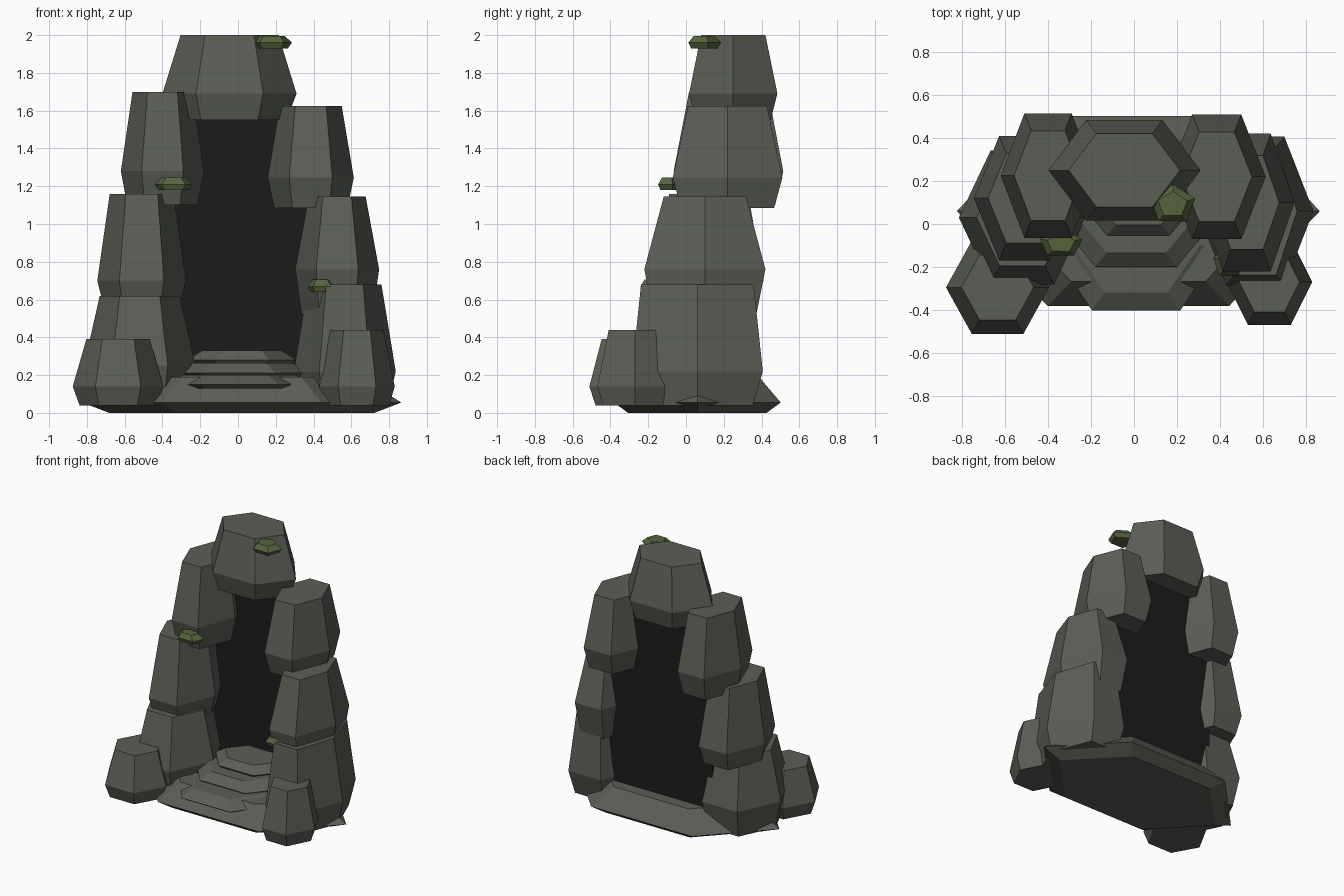
import bpy, math

if "Cube" in bpy.data.objects:
    bpy.data.objects.remove(bpy.data.objects["Cube"])


def material(name, rgb):
    m = bpy.data.materials.new(name)
    m.diffuse_color = (*rgb, 1)
    m.use_nodes = True
    m.node_tree.nodes["Principled BSDF"].inputs["Base Color"].default_value = m.diffuse_color
    return m


STONE = material("grey_stone", (0.105, 0.112, 0.092))
MOSS = material("green_moss", (0.094, 0.126, 0.048))
DARK = material("cave_dark", (0.0112, 0.0112, 0.0112))


def build(name, verts, faces, mat):
    me = bpy.data.meshes.new(name)
    me.from_pydata(verts, [], faces)
    me.materials.append(mat)
    ob = bpy.data.objects.new(name, me)
    bpy.context.collection.objects.link(ob)
    return ob


def rock(name, centre, radii, heights, bottom=0.85, top=0.72, top_y=None,
         sides=6, turn=0.0, mat=STONE):
    """Faceted boulder: three rings (bottom, widest, top) capped at both ends."""
    (cx, cy), (rx, ry) = centre, radii
    top_y = top_y or top
    verts = []
    for z, kx, ky in zip(heights, (bottom, 1, top), (bottom, 1, top_y)):
        for i in range(sides):
            a = math.tau * i / sides + turn
            verts.append((cx + rx * kx * math.cos(a), cy + ry * ky * math.sin(a), z))
    n = sides
    faces = [tuple(reversed(range(n))), tuple(range(2 * n, 3 * n))]
    for r in (0, n):
        for i in range(n):
            j = (i + 1) % n
            faces.append((r + i, r + j, r + n + j, r + n + i))
    return build(name, verts, faces, mat)


# Ground slab
rock("base_slab", (0.02, 0.06), (0.845, 0.51), (0, 0.055, 0.19), 0.83, 0.74)

# Steps leading into the cave, wide shallow bevels
rock("step_low", (0.01, -0.10), (0.41, 0.35), (0.13, 0.15, 0.20), 0.9, 0.72)
rock("step_middle", (0.01, 0.03), (0.38, 0.265), (0.19, 0.21, 0.265), 0.9, 0.72)
rock("step_top", (0.02, 0.12), (0.29, 0.20), (0.26, 0.28, 0.33), 0.9, 0.72)

# Left pillar of stacked boulders
rock("left_lower_rock", (-0.52, 0.03), (0.295, 0.36), (0.04, 0.25, 0.62))
rock("left_middle_rock", (-0.51, 0.12), (0.235, 0.335), (0.56, 0.70, 1.16))
rock("left_upper_rock", (-0.40, 0.225), (0.22, 0.335), (1.10, 1.28, 1.70))

# Right pillar of stacked boulders
rock("right_lower_rock", (0.565, 0.06), (0.27, 0.40), (0.04, 0.22, 0.68), top_y=0.86)
rock("right_middle_rock", (0.525, 0.10), (0.222, 0.37), (0.52, 0.76, 1.145), top=0.68)
rock("right_upper_rock", (0.385, 0.22), (0.228, 0.335), (1.085, 1.245, 1.625))

# Capstone over the opening
rock("capstone", (-0.045, 0.25), (0.355, 0.27), (1.55, 1.69, 2.0), top=0.73)

# Small boulders beside the steps
rock("left_front_rock", (-0.635, -0.295), (0.24, 0.25), (0.04, 0.14, 0.39), top=0.7)
rock("right_front_rock", (0.63, -0.27), (0.20, 0.23), (0.04, 0.14, 0.44), top=0.7)

# Dark panel closing the cave at the back
x0, x1, y0, y1, z0, z1 = -0.43, 0.43, 0.28, 0.30, 0.1, 1.55
build("cave_darkness",
      [(x, y, z) for z in (z0, z1) for x, y in ((x0, y0), (x1, y0), (x1, y1), (x0, y1))],
      [(3, 2, 1, 0), (4, 5, 6, 7)] + [(i, (i + 1) % 4, (i + 1) % 4 + 4, i + 4) for i in range(4)],
      DARK)

# Moss tufts on ledges
for i, (x, y, rx, ry, z) in enumerate([(0.18, 0.09, 0.11, 0.095, 1.93),
                                       (-0.34, -0.09, 0.105, 0.07, 1.18),
                                       (0.445, -0.18, 0.08, 0.075, 0.64)]):
    rock(f"moss_tuft_{i + 1}", (x, y), (rx, ry), (z, z + 0.03, z + 0.065),
         0.8, 0.65, sides=5, turn=0.3, mat=MOSS)
